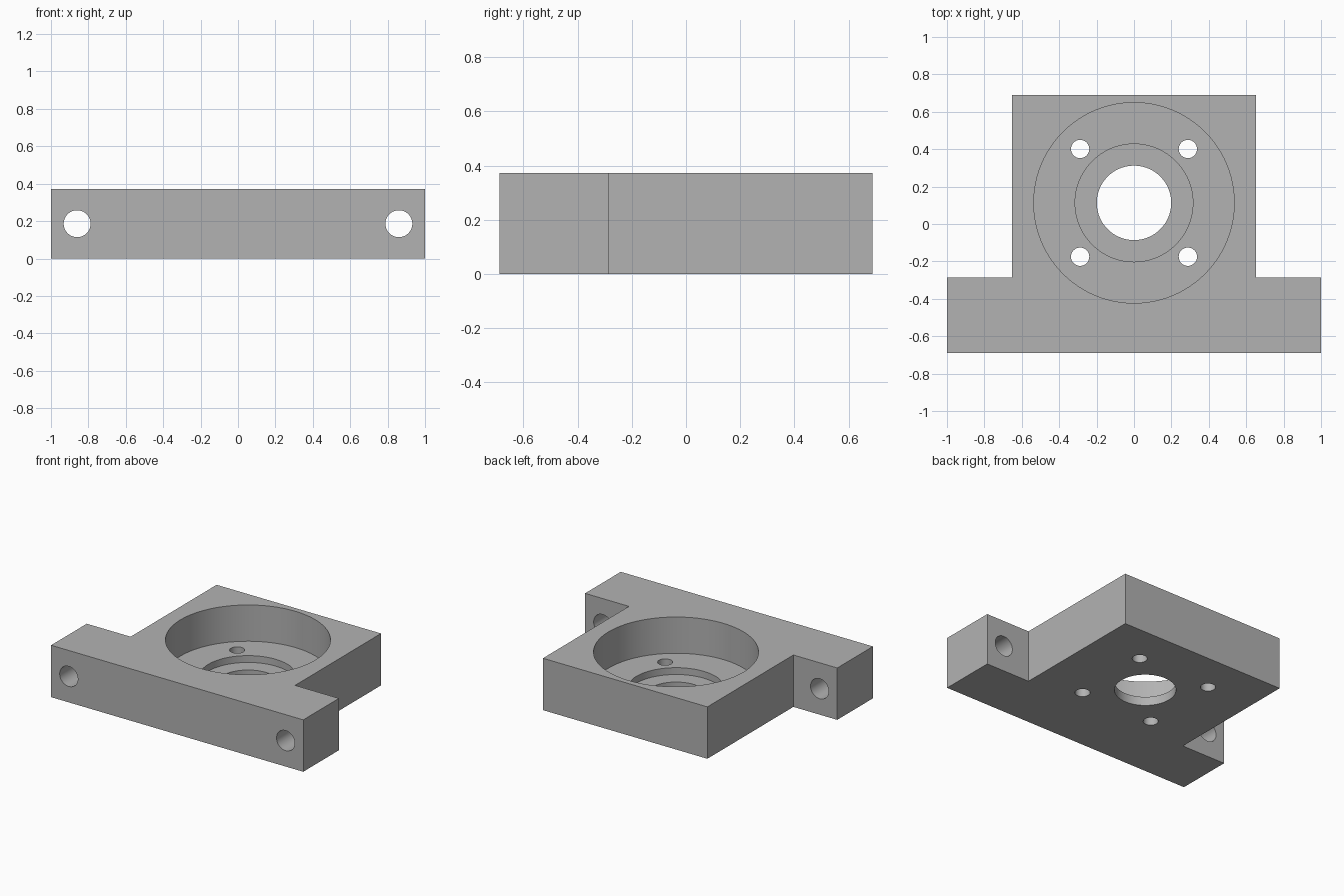
import bpy
import bmesh
from math import radians

if "Cube" in bpy.data.objects:
    bpy.data.objects.remove(bpy.data.objects["Cube"], do_unlink=True)

HEIGHT = 0.372
BORE_Y = 0.113

# Single grey finish
grey = bpy.data.materials.new("plain grey")
grey.use_nodes = True
colour = (0.448, 0.448, 0.448, 1)
grey.diffuse_color = colour
grey.node_tree.nodes["Principled BSDF"].inputs["Base Color"].default_value = colour

# T-shaped block: half outline mirrored, then extruded upward
half = [(1, -0.689), (1, -0.285), (0.652, -0.285), (0.652, 0.689)]
outline = half + [(-x, y) for x, y in reversed(half)]
bm = bmesh.new()
base = bm.faces.new([bm.verts.new((x, y, 0)) for x, y in outline])
top = bmesh.ops.extrude_face_region(bm, geom=[base])["geom"]
bmesh.ops.translate(bm, vec=(0, 0, HEIGHT),
                    verts=[v for v in top if isinstance(v, bmesh.types.BMVert)])
bmesh.ops.recalc_face_normals(bm, faces=bm.faces)
mesh = bpy.data.meshes.new("mounting_block")
bm.to_mesh(mesh)
bm.free()
block = bpy.data.objects.new("mounting_block", mesh)
bpy.context.collection.objects.link(block)
mesh.materials.append(grey)


def drill(radius, centre, length, tilt=0, sides=64):
    """Cut a round hole out of the block."""
    bpy.ops.mesh.primitive_cylinder_add(vertices=sides, radius=radius, depth=length,
                                        location=centre, rotation=(tilt, 0, 0))
    cutter = bpy.context.object
    cutter.hide_render = True
    cutter.data.materials.append(grey)
    mod = block.modifiers.new("hole", 'BOOLEAN')
    mod.operation = 'DIFFERENCE'
    mod.solver = 'EXACT'
    mod.object = cutter
    bpy.context.view_layer.objects.active = block
    bpy.ops.object.modifier_apply(modifier=mod.name)
    bpy.data.objects.remove(cutter, do_unlink=True)


# Stepped central bore: wide pocket, shallow seat, through hole
for radius, floor in ((0.536, 0.112), (0.315, 0.063), (0.199, -0.2)):
    drill(radius, (0, BORE_Y, floor + 0.5), 1, sides=96)

# Four screw holes in the pocket floor, and one through each ear
for side in (-1, 1):
    for end in (-1, 1):
        drill(0.049, (side * 0.288, BORE_Y + end * 0.288, 0.1), 0.6, sides=32)
    drill(0.072, (side * 0.86, -0.49, HEIGHT / 2), 0.7, tilt=radians(90), sides=48)

# Smooth the hole walls, keep the edges sharp
bpy.ops.object.select_all(action='DESELECT')
block.select_set(True)
bpy.context.view_layer.objects.active = block
bpy.ops.object.shade_smooth_by_angle(angle=radians(30))
